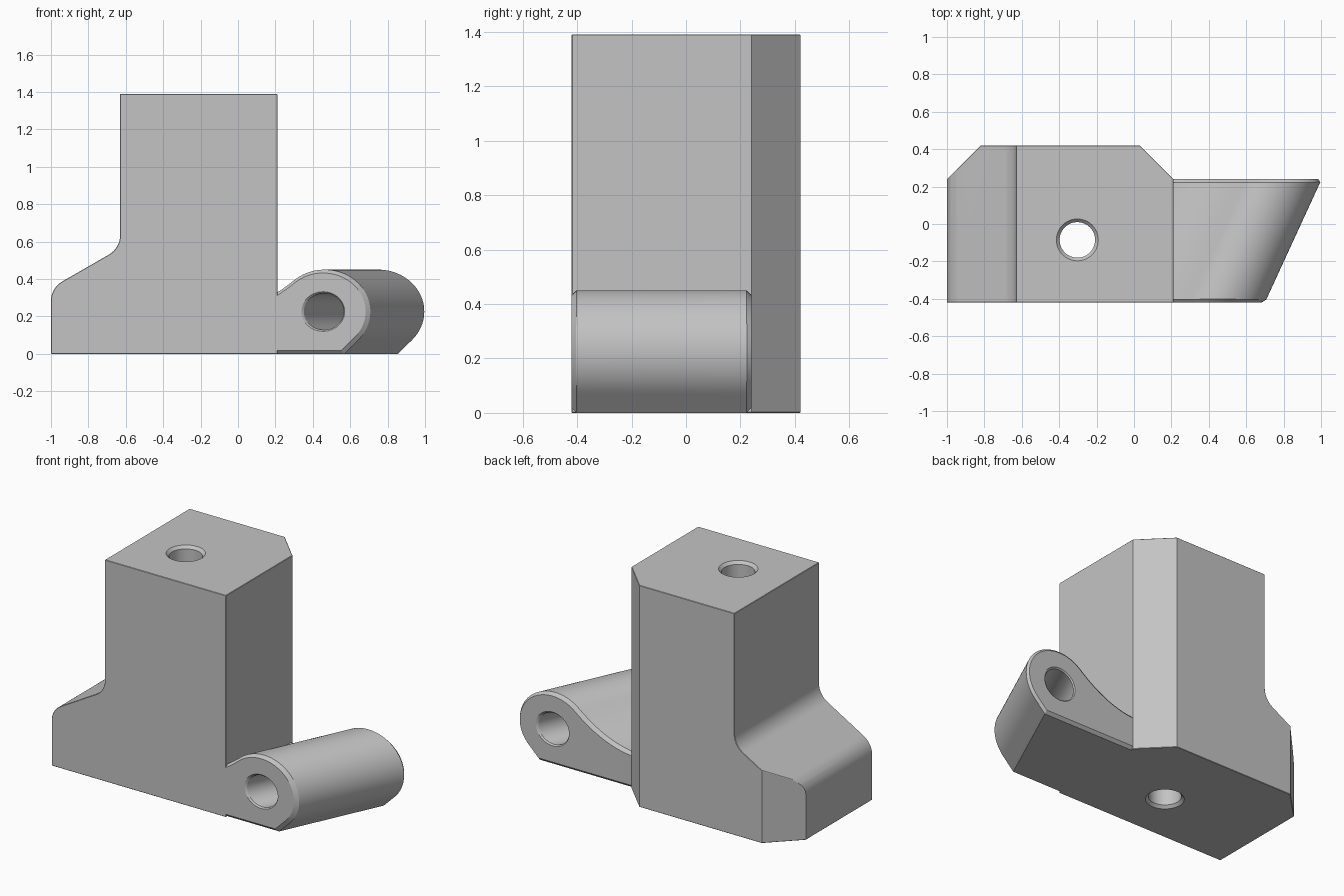
import bpy, bmesh, math
from mathutils import Vector

if "Cube" in bpy.data.objects:
    bpy.data.objects.remove(bpy.data.objects["Cube"])

SKEW = 0.46                     # sideways lean of the hinge axis per unit of depth
FRONT, BACK, HINGE_BACK = -0.42, 0.42, 0.24
CHAMFER = 0.018

grey = bpy.data.materials.new("light grey")
grey.diffuse_color = (0.55, 0.55, 0.55, 1)
grey.use_nodes = True
grey.node_tree.nodes["Principled BSDF"].inputs["Base Color"].default_value = grey.diffuse_color


def loft(name, rings):
    """Closed solid through rings of equal point count."""
    bm = bmesh.new()
    rows = [[bm.verts.new(p) for p in ring] for ring in rings]
    n = len(rows[0])
    for a, b in zip(rows, rows[1:]):
        for i in range(n):
            j = (i + 1) % n
            bm.faces.new((a[i], a[j], b[j], b[i]))
    bm.faces.new(rows[0][::-1])
    bm.faces.new(rows[-1])
    bmesh.ops.recalc_face_normals(bm, faces=bm.faces)
    mesh = bpy.data.meshes.new(name)
    bm.to_mesh(mesh)
    bm.free()
    obj = bpy.data.objects.new(name, mesh)
    bpy.context.collection.objects.link(obj)
    mesh.materials.append(grey)
    return obj


def fillet(prev, corner, nxt, cut, steps=8):
    """Rounded corner between two straight lines."""
    p, c, q = Vector(prev), Vector(corner), Vector(nxt)
    a = c + (p - c).normalized() * cut
    b = c + (q - c).normalized() * cut
    half = (p - c).angle(q - c) / 2
    centre = c + ((a + b) / 2 - c).normalized() * cut / math.cos(half)
    r = (a - centre).length
    out = []
    for i in range(steps + 1):
        # spherical interpolation between the two tangent points
        t, w = i / steps, math.pi - 2 * half
        d = ((a - centre) * math.sin((1 - t) * w) + (b - centre) * math.sin(t * w)) / math.sin(w)
        out.append(tuple(centre + d.normalized() * r))
    return out


def chamfer(obj, limit):
    m = obj.modifiers.new("chamfer", 'BEVEL')
    m.width, m.segments, m.limit_method = CHAMFER, 1, 'ANGLE'
    m.angle_limit = math.radians(limit)


def apply_all(obj):
    bpy.context.view_layer.objects.active = obj
    for m in list(obj.modifiers):
        bpy.ops.object.modifier_apply(modifier=m.name)


def combine(obj, other, operation):
    m = obj.modifiers.new(operation.lower(), 'BOOLEAN')
    m.object, m.operation, m.solver = other, operation, 'EXACT'
    apply_all(obj)
    bpy.data.objects.remove(other)


def circle(r, n=48):
    return [(r * math.cos(2 * math.pi * i / n), r * math.sin(2 * math.pi * i / n)) for i in range(n)]


# Upright block with the sloped shoulder
foot, low, high, top = (-1, 0), (-1, 0.352), (-0.63, 0.565), (-0.63, 1.39)
outline = ([foot] + fillet(foot, low, high, 0.07) + fillet(low, high, top, 0.07)
           + [top, (0.21, 1.39), (0.21, 0)])
block = loft("bracket_block", [[(x, y, z) for x, z in outline] for y in (FRONT, BACK)])

# Cut both rear vertical corners at 45 degrees
bm = bmesh.new()
bm.from_mesh(block.data)
for x, side in ((-1, -1), (0.21, 1)):
    cut = bmesh.ops.bisect_plane(bm, geom=bm.verts[:] + bm.edges[:] + bm.faces[:], dist=1e-5,
                                 plane_co=(x, HINGE_BACK, 0), plane_no=(side, 1, 0), clear_outer=True)
    rim = [e for e in cut["geom_cut"] if isinstance(e, bmesh.types.BMEdge)]
    bmesh.ops.edgeloop_fill(bm, edges=rim)
bmesh.ops.recalc_face_normals(bm, faces=bm.faces)
bm.to_mesh(block.data)
bm.free()
chamfer(block, 55)
apply_all(block)

# Skewed hinge barrel with a concave web running into the block
CX, CZ, RX, RZ = 0.455, 0.226, 0.245, 0.224
barrel = [(-0.2, 0.0), (0.56, 0.0)]
for i in range(41):
    a = math.radians(-44 + 174 * i / 40)
    barrel.append((CX + RX * math.cos(a), CZ + RZ * math.sin(a)))
p0, p1, p2 = Vector(barrel[-1]), Vector((0.08, 0.22)), Vector((-0.14, 0.22))
for i in range(1, 13):
    t = i / 12
    barrel.append(tuple(p0 * (1 - t) ** 2 + p1 * 2 * t * (1 - t) + p2 * t * t))
barrel.append((-0.2, 0.22))


def lean(points, y):
    return [(x + SKEW * (y - FRONT), y, z) for x, z in points]


hinge = loft("hinge_barrel", [lean(barrel, y) for y in (FRONT, HINGE_BACK)])
chamfer(hinge, 55)
apply_all(hinge)
combine(block, hinge, 'UNION')

# Vertical through hole, countersunk at both ends
bolt = [(-0.03, 0.142), (0.017, 0.095), (1.373, 0.095), (1.42, 0.142)]
combine(block, loft("bolt_hole", [[(x - 0.303, y - 0.085, z) for x, y in circle(r)] for z, r in bolt]),
        'DIFFERENCE')

# Hinge pin hole along the leaning axis
pin = [(FRONT - 0.02, 0.126), (FRONT + 0.008, 0.098), (HINGE_BACK - 0.008, 0.098), (HINGE_BACK + 0.02, 0.126)]
combine(block, loft("pin_hole", [lean([(CX + x * 1.09, CZ + z) for x, z in circle(r)], y) for y, r in pin]),
        'DIFFERENCE')

# Smooth curved faces, keep the chamfers crisp
bpy.ops.object.select_all(action='DESELECT')
block.select_set(True)
bpy.context.view_layer.objects.active = block
bpy.ops.object.shade_smooth_by_angle(angle=math.radians(25))
